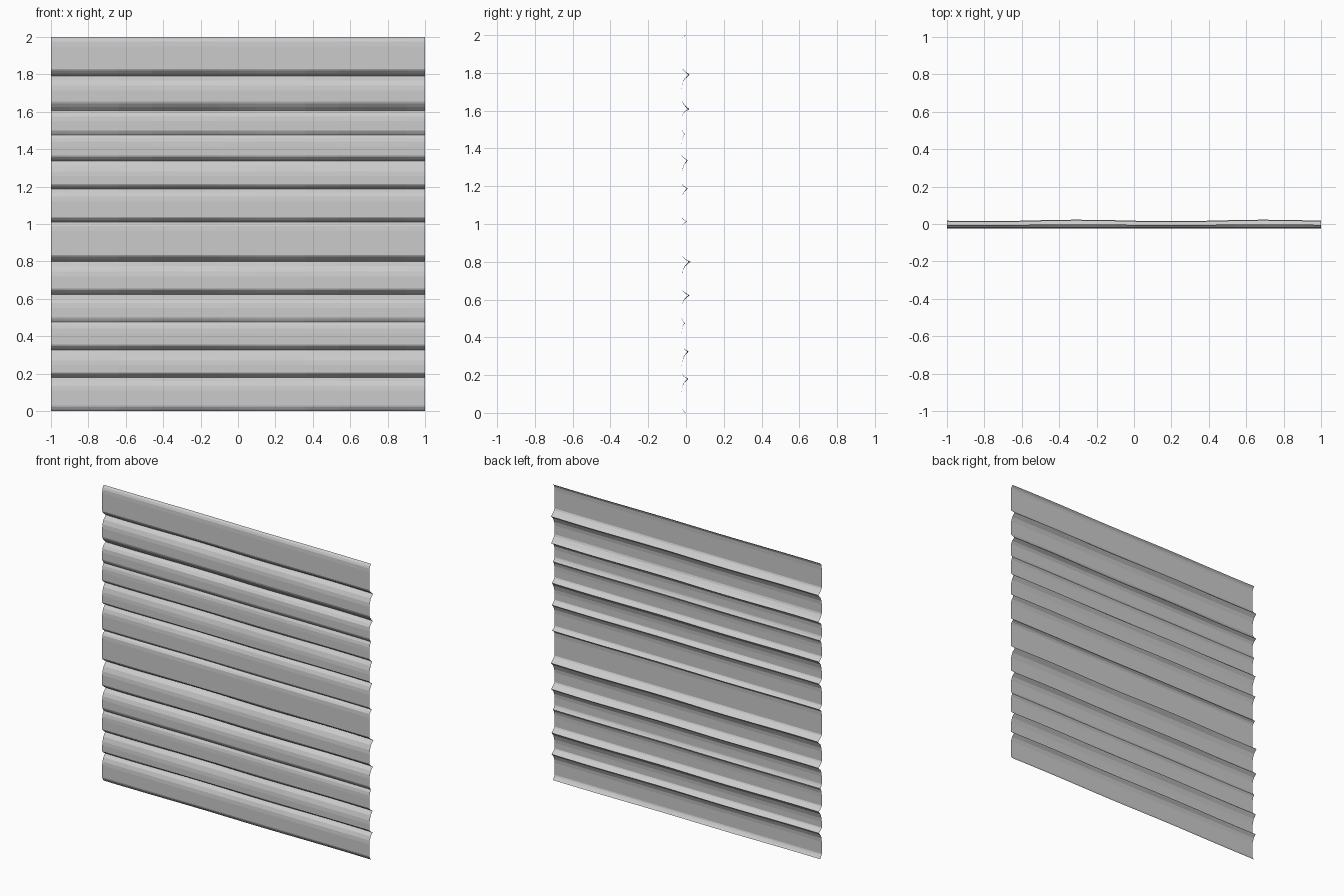
import bpy, bmesh, math

FRONT = -0.023   # y of the flat board faces
# groove: centre z, y of its deepest line, reach above, reach below
GROOVES = [
    (0.0, -0.002, 0.03, 0), (0.18, 0.013, 0.027, 0.045), (0.325, 0.014, 0.03, 0.055),
    (0.475, -0.006, 0.028, 0.035), (0.622, 0.019, 0.034, 0.045), (0.80, 0.023, 0.035, 0.055),
    (1.012, 0.005, 0.025, 0.022), (1.188, 0.010, 0.025, 0.042), (1.337, 0.010, 0.028, 0.055),
    (1.475, -0.006, 0.028, 0.035), (1.608, 0.018, 0.048, 0.032), (1.79, 0.020, 0.04, 0.05),
    (2.0, -0.002, 0, 0.025)]

# cross-section of the siding, bottom to top
profile = []
for z, y, up, down in GROOVES:
    d = y - FRONT
    if down:
        profile += [(z - down - 0.025, 0), (z - down, d * 0.08), (z - down * 0.45, d * 0.38)]
    profile.append((z, d))
    if up:
        profile += [(z + up * 0.35, d * 0.52), (z + up * 0.75, d * 0.12), (z + up, 0)]
profile.sort()

# two repeats of the same gently wavering board pattern along x
XS = [-1, -0.9, -0.8, -0.64, -0.46, -0.32, -0.2, -0.1, 0,
      0.1, 0.2, 0.36, 0.54, 0.68, 0.8, 0.9, 1]
bm = bmesh.new()
cols = []
for x in XS:
    w = 0.91 - 0.09 * math.cos(2 * math.pi * (x - 0.2))
    cols.append([bm.verts.new((x, FRONT + d * w, z)) for z, d in profile])
for a, b in zip(cols, cols[1:]):
    for i in range(len(profile) - 1):
        bm.faces.new((a[i], b[i], b[i + 1], a[i + 1]))
mesh = bpy.data.meshes.new("wall_siding")
bm.to_mesh(mesh)
bm.free()
siding = bpy.data.objects.new("wall_siding", mesh)
bpy.context.collection.objects.link(siding)
